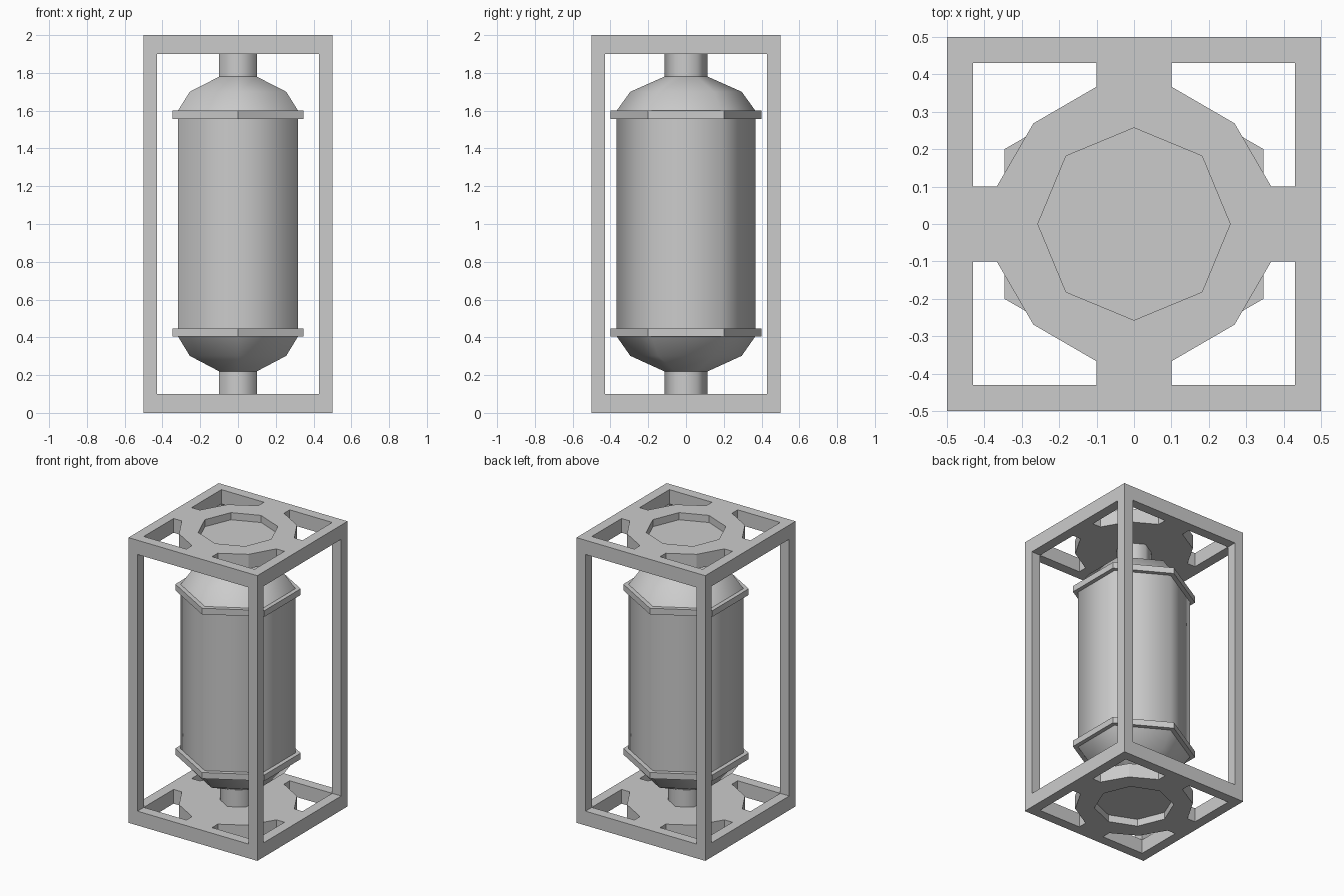
import bpy, bmesh, math

if "Cube" in bpy.data.objects:
    bpy.data.objects.remove(bpy.data.objects["Cube"])


def ring(n, r, offset=0.0):
    return [(r * math.cos(math.radians(offset) + 2 * math.pi * i / n),
             r * math.sin(math.radians(offset) + 2 * math.pi * i / n)) for i in range(n)]


def finish(name, bm):
    bmesh.ops.remove_doubles(bm, verts=bm.verts, dist=1e-5)
    bmesh.ops.recalc_face_normals(bm, faces=bm.faces)
    me = bpy.data.meshes.new(name)
    bm.to_mesh(me)
    bm.free()
    ob = bpy.data.objects.new(name, me)
    bpy.context.collection.objects.link(ob)
    return ob


def lathe(name, profile, n=6, offset=30, smooth=None, caps=True):
    """Stack n-sided rings given as (radius, z)."""
    bm = bmesh.new()
    rows = [[bm.verts.new((x, y, z)) for x, y in ring(n, r, offset)] for r, z in profile]
    for a, b in zip(rows, rows[1:]):
        for i in range(n):
            j = (i + 1) % n
            bm.faces.new((a[i], a[j], b[j], b[i]))
    if caps:
        bm.faces.new(rows[0][::-1])
        bm.faces.new(rows[-1])
    ob = finish(name, bm)
    if smooth:
        bpy.ops.object.select_all(action='DESELECT')
        ob.select_set(True)
        bpy.context.view_layer.objects.active = ob
        bpy.ops.object.shade_smooth_by_angle(angle=math.radians(smooth))
    return ob


# End plate outline: square, four corner openings, octagonal recess
c, s, d = 0.367, 0.1, 0.269
opening = [(s, 0.43), (0.43, 0.43), (0.43, s), (c, s), (d, d), (s, c)]
loops = [[(-.5, -.5), (.5, -.5), (.5, .5), (-.5, .5)], ring(8, 0.257)]
loops += [[(x * sx, y * sy) for x, y in opening] for sx in (1, -1) for sy in (1, -1)]


def end_plate(name, z):
    cu = bpy.data.curves.new(name + "_outline", 'CURVE')
    cu.dimensions = '2D'
    cu.fill_mode = 'BOTH'
    cu.extrude = 0.05
    for pts in loops:
        sp = cu.splines.new('POLY')
        sp.points.add(len(pts) - 1)
        for p, (x, y) in zip(sp.points, pts):
            p.co = (x, y, 0, 1)
        sp.use_cyclic_u = True
    tmp = bpy.data.objects.new(name + "_outline", cu)
    bpy.context.collection.objects.link(tmp)
    dg = bpy.context.evaluated_depsgraph_get()
    me = bpy.data.meshes.new_from_object(tmp.evaluated_get(dg))
    bm = bmesh.new()
    bm.from_mesh(me)
    for f in bm.faces:
        f.smooth = False
    bpy.data.objects.remove(tmp)
    bpy.data.meshes.remove(me)
    finish(name, bm).location.z = z


for side, flip in (("bottom", 1), ("top", -1)):
    def h(z):
        return z if flip == 1 else 2 - z
    end_plate(side + "_plate", h(0.05))
    # Recessed floor in the plate
    lathe(side + "_recess_floor", [(0.257, h(0.05)), (0.257, h(0.1))], 8, 0)

# Corner posts
for i, (x, y) in enumerate(ring(4, 0.465 * math.sqrt(2), 45)):
    post = lathe(f"corner_post_{i + 1}", [(0.035 * math.sqrt(2), 0.1), (0.035 * math.sqrt(2), 1.9)], 4, 45, caps=False)
    post.location = (x, y, 0)

# Hexagonal tank with flanges, domes and pipes
lathe("tank_body", [(0.367, 0.445), (0.367, 1.557)], smooth=65, caps=False)
lathe("lower_flange", [(0.4, 0.405), (0.4, 0.448)])
lathe("upper_flange", [(0.4, 1.557), (0.4, 1.6)])
lathe("upper_dome", [(0.367, 1.6), (0.295, 1.7), (0.115, 1.78)], smooth=65, caps=False)
lathe("lower_dome", [(0.115, 0.22), (0.295, 0.302), (0.367, 0.405)], smooth=65, caps=False)
lathe("upper_pipe", [(0.115, 1.78), (0.115, 1.9)], smooth=65, caps=False)
lathe("lower_pipe", [(0.115, 0.1), (0.115, 0.22)], smooth=65, caps=False)
